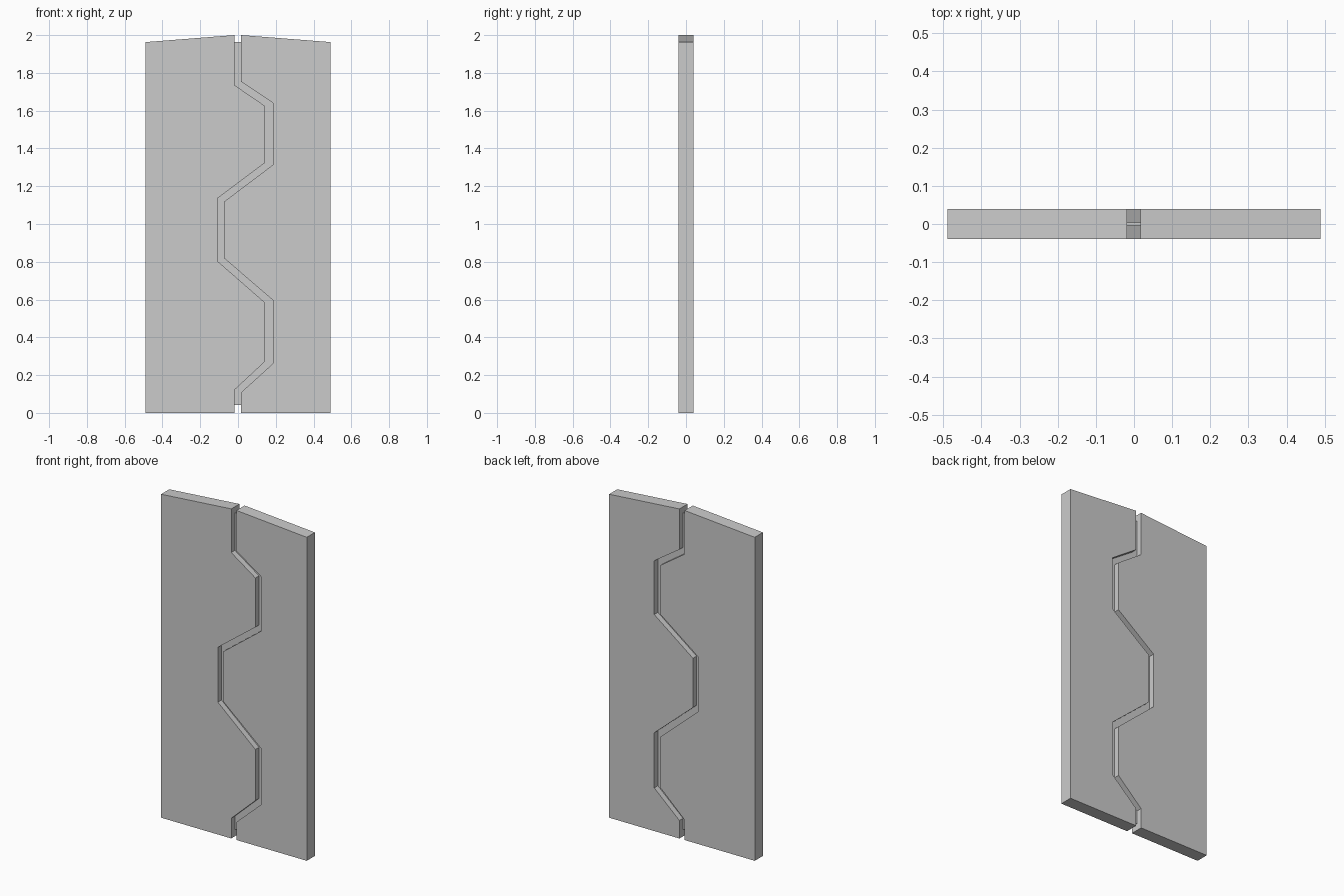
import bpy, bmesh

if "Cube" in bpy.data.objects:
    bpy.data.objects.remove(bpy.data.objects["Cube"])

# Zigzag edges of the two door leaves, top to bottom (x, z)
left_edge = [(-.018, 2), (-.018, 1.735), (.144, 1.624), (.144, 1.325), (-.108, 1.136),
             (-.108, .803), (.144, .583), (.144, .273), (-.018, .122), (-.018, 0)]
right_edge = [(.017, 2), (.017, 1.753), (.186, 1.64), (.186, 1.314), (-.074, 1.118),
              (-.074, .819), (.186, .596), (.186, .262), (.017, .109), (.017, 0)]


def slab(name, outline, half_depth):
    """Extrude an (x, z) outline symmetrically along y."""
    bm = bmesh.new()
    face = bm.faces.new([bm.verts.new((x, -half_depth, z)) for x, z in outline])
    ext = bmesh.ops.extrude_face_region(bm, geom=[face])
    moved = [g for g in ext["geom"] if isinstance(g, bmesh.types.BMVert)]
    bmesh.ops.translate(bm, verts=moved, vec=(0, 2 * half_depth, 0))
    bmesh.ops.recalc_face_normals(bm, faces=bm.faces)
    mesh = bpy.data.meshes.new(name)
    bm.to_mesh(mesh)
    bm.free()
    obj = bpy.data.objects.new(name, mesh)
    bpy.context.collection.objects.link(obj)
    return obj


# Door leaves with sloping tops
slab("left_door", left_edge + [(-.489, 0), (-.489, 1.963)], .039)
slab("right_door", right_edge + [(.489, 0), (.489, 1.963)], .039)


# Thin seal filling the gap, stopping short of the top and bottom
def trimmed(edge):
    return [(edge[0][0], 1.963)] + edge[1:-1] + [(edge[-1][0], .042)]


slab("centre_seal", trimmed(left_edge) + trimmed(right_edge)[::-1], .004)
